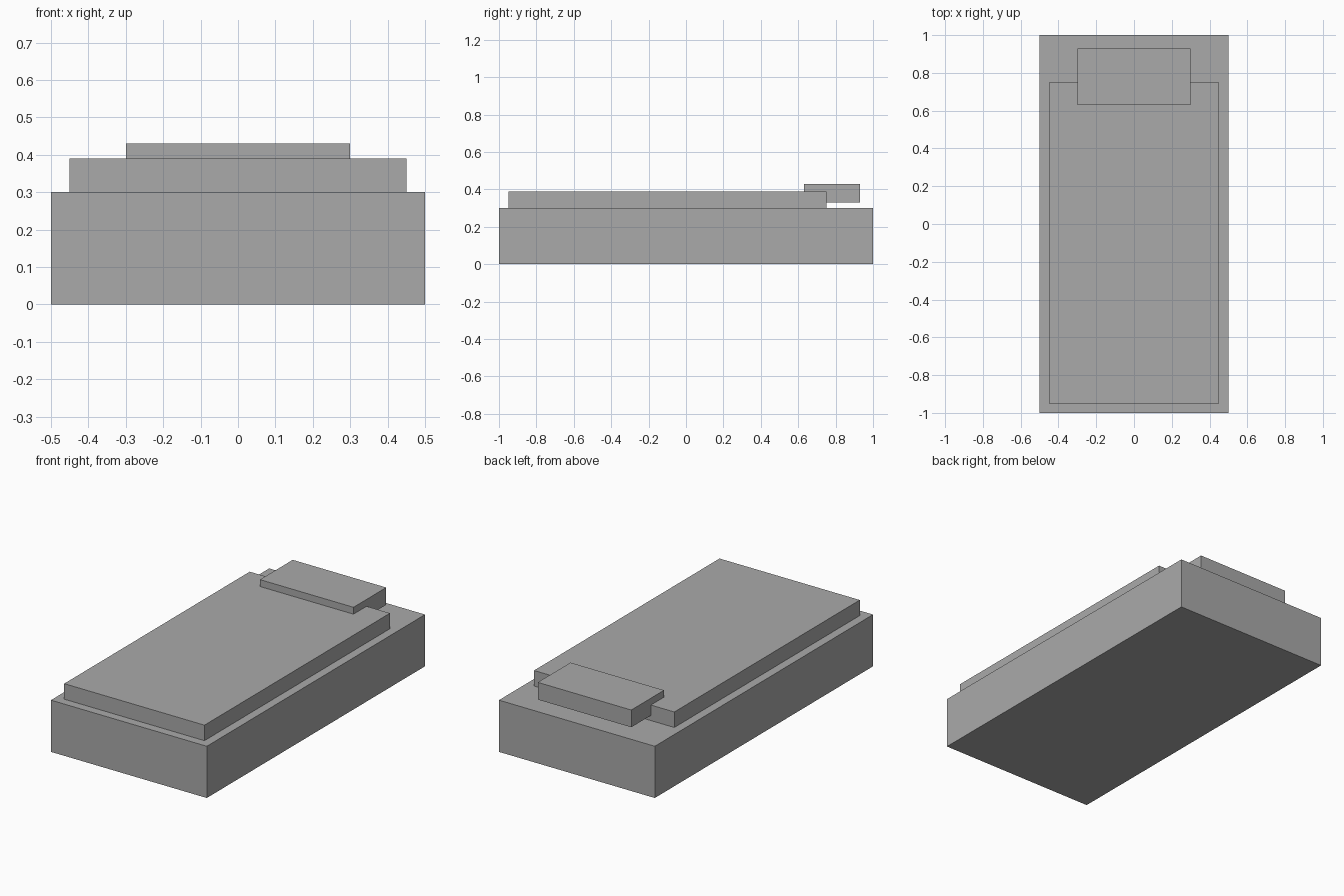
import bpy

if "Cube" in bpy.data.objects:
    bpy.data.objects.remove(bpy.data.objects["Cube"])

grey = bpy.data.materials.new("plain_grey")
grey.diffuse_color = (0.4, 0.4, 0.4, 1)
grey.use_nodes = True
grey.node_tree.nodes["Principled BSDF"].inputs["Base Color"].default_value = grey.diffuse_color


def box(name, low, high):
    """Axis-aligned box between two opposite corners."""
    centre = [(a + b) / 2 for a, b in zip(low, high)]
    bpy.ops.mesh.primitive_cube_add(size=1, location=centre)
    ob = bpy.context.object
    ob.name = name
    ob.scale = [b - a for a, b in zip(low, high)]
    bpy.ops.object.transform_apply(location=False, rotation=False, scale=True)
    ob.data.materials.append(grey)
    return ob


# Bed base, standing on the floor
box("bed_base", (-0.5, -1.0, 0.0), (0.5, 1.0, 0.3))
# Blanket, stopping short of the head end
box("blanket", (-0.45, -0.95, 0.3), (0.45, 0.75, 0.39))
# Pillow, overlapping the blanket's edge and raised above the base
box("pillow", (-0.3, 0.63, 0.33), (0.3, 0.93, 0.43))
